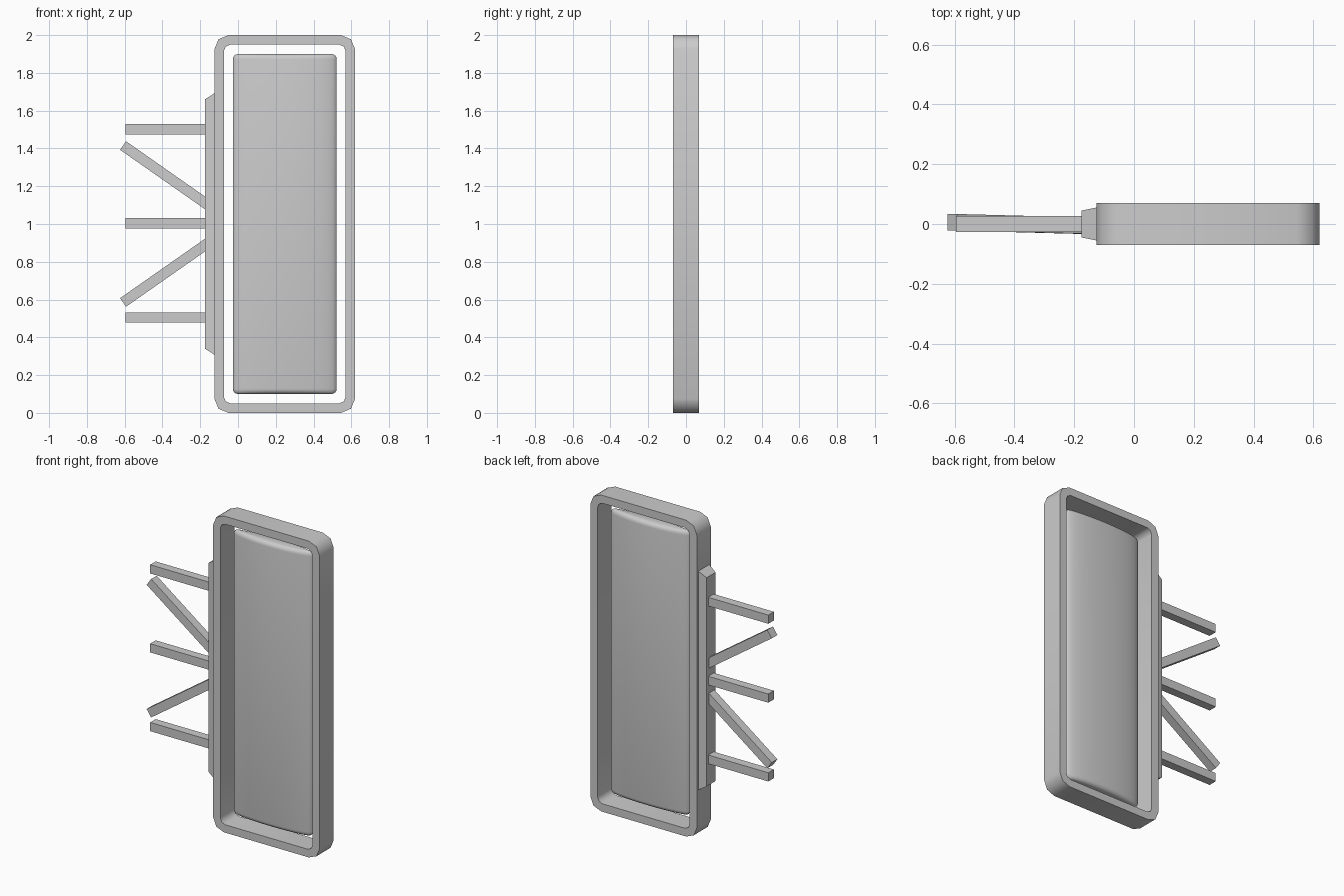
import bpy, bmesh, math
from mathutils import Vector, Matrix

if "Cube" in bpy.data.objects:
    bpy.data.objects.remove(bpy.data.objects["Cube"])

CX = 0.2475  # centre line of the frame and panel


def make_object(name, bm, angle=30):
    bmesh.ops.recalc_face_normals(bm, faces=bm.faces)
    mesh = bpy.data.meshes.new(name)
    bm.to_mesh(mesh)
    bm.free()
    obj = bpy.data.objects.new(name, mesh)
    bpy.context.collection.objects.link(obj)
    bpy.ops.object.select_all(action='DESELECT')
    obj.select_set(True)
    bpy.context.view_layer.objects.active = obj
    bpy.ops.object.shade_smooth_by_angle(angle=math.radians(angle))
    return obj


def rounded_rect(hx, hz, r, seg=2):
    """Rounded rectangle outline around the frame centre, as (x, z)."""
    pts = []
    for i, (sx, sz) in enumerate([(1, 1), (-1, 1), (-1, -1), (1, -1)]):
        for k in range(seg + 1):
            a = math.pi / 2 * (i + k / seg)
            pts.append((CX + sx * (hx - r) + r * math.cos(a),
                        1 + sz * (hz - r) + r * math.sin(a)))
    return pts


def bridge(bm, rings, closed=False):
    n = len(rings[0])
    pairs = list(zip(rings, rings[1:]))
    if closed:
        pairs.append((rings[-1], rings[0]))
    for a, b in pairs:
        for i in range(n):
            j = (i + 1) % n
            bm.faces.new((a[i], a[j], b[j], b[i]))


# Outer frame: closed loop with chamfered corners
bm = bmesh.new()
outer = rounded_rect(0.3725, 1.0, 0.075)
inner = rounded_rect(0.3225, 0.95, 0.035)
rings = [[bm.verts.new((x, y, z)) for x, z in outline]
         for outline, y in ((outer, -0.07), (outer, 0.07), (inner, 0.07), (inner, -0.07))]
bridge(bm, rings, closed=True)
make_object("frame", bm, 50)

# Inner panel: flattened column with rounded ends
bm = bmesh.new()
N, A, B, R = 32, 0.275, 0.045, 0.028
levels = [(0.1 + R * (1 - math.sin(t)), R * (1 - math.cos(t)))
          for t in (math.pi / 2 * k / 4 for k in range(4, -1, -1))]
levels += [(2 - z, inset) for z, inset in reversed(levels)]
rings = []
for z, inset in levels:
    rings.append([bm.verts.new((CX + (A - inset) * math.cos(t), (B - inset) * math.sin(t), z))
                  for t in (2 * math.pi * i / N for i in range(N))])
bridge(bm, rings)
bm.faces.new(rings[0])
bm.faces.new(rings[-1])
make_object("panel", bm, 50)

# Mounting plate on the side of the frame, tapered outwards
bm = bmesh.new()
rings = [[bm.verts.new((x, sy * hy, 1 + sz * hz))
          for sy, sz in ((-1, -1), (1, -1), (1, 1), (-1, 1))]
         for x, hy, hz in ((-0.12, 0.056, 0.695), (-0.175, 0.045, 0.66))]
bridge(bm, rings)
for r in rings:
    bm.faces.new(r)
make_object("mounting_plate", bm)


def bar(name, start, end, size=0.055):
    start, end = Vector(start), Vector(end)
    axis = (end - start).normalized()
    up = axis.cross(Vector((0, 1, 0))).normalized()
    side = up.cross(axis)
    rot = Matrix((axis, side, up)).transposed().to_4x4()
    bm = bmesh.new()
    bmesh.ops.create_cube(bm, size=1)
    bm.transform(Matrix.Translation((start + end) / 2) @ rot
                 @ Matrix.Diagonal(((end - start).length, size, size, 1)))
    make_object(name, bm)


# Straight bars
for i, z in enumerate((0.505, 1.003, 1.502)):
    bar(f"straight_bar_{i + 1}", (-0.16, 0, z), (-0.595, 0, z))

# Diagonal braces, mirrored about mid height
for name, s in (("upper", 1), ("lower", -1)):
    bar(f"{name}_diagonal_brace", (-0.155, -0.006, 1 + s * 0.098), (-0.608, 0.006, 1 + s * 0.415))
